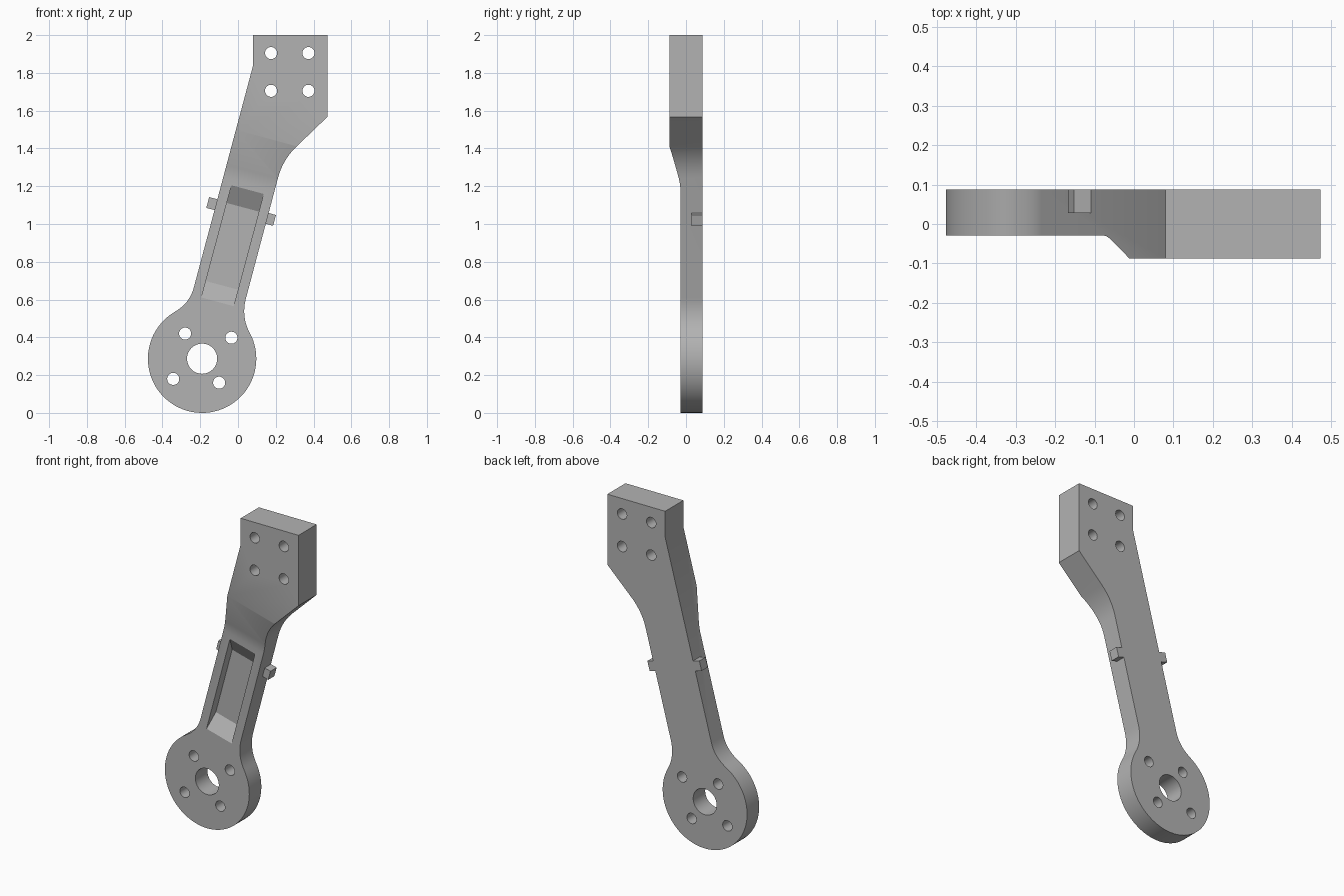
import bpy, bmesh
from math import sin, cos, radians, pi
from mathutils import Vector

if "Cube" in bpy.data.objects:
    bpy.data.objects.remove(bpy.data.objects["Cube"])

grey = bpy.data.materials.new("plain_grey")
grey.use_nodes = True
grey.diffuse_color = (0.45, 0.45, 0.45, 1)
grey.node_tree.nodes["Principled BSDF"].inputs["Base Color"].default_value = (0.45, 0.45, 0.45, 1)

# Arm frame: s runs up the leaning arm, n across it to the right
UP = Vector((sin(radians(15)), 0, cos(radians(15))))
ACROSS = Vector((UP.z, 0, -UP.x))
Y = Vector((0, 1, 0))


def prism(name, points, u, v, w, low, high):
    """Extrude a closed profile in the u, v plane from low to high along w."""
    bm = bmesh.new()
    rings = [[bm.verts.new(u * a + v * b + w * h) for a, b in points] for h in (low, high)]
    bm.faces.new(rings[0])
    bm.faces.new(rings[1])
    for i in range(len(points)):
        j = (i + 1) % len(points)
        bm.faces.new((rings[0][i], rings[0][j], rings[1][j], rings[1][i]))
    bmesh.ops.recalc_face_normals(bm, faces=bm.faces)
    mesh = bpy.data.meshes.new(name)
    bm.to_mesh(mesh)
    bm.free()
    mesh.materials.append(grey)
    obj = bpy.data.objects.new(name, mesh)
    bpy.context.collection.objects.link(obj)
    return obj


def flat(name, points, low, high):
    return prism(name, points, Vector((1, 0, 0)), Vector((0, 0, 1)), Y, low, high)


def fillet(a, c, b, steps=10):
    a, c, b = Vector(a), Vector(c), Vector(b)
    return [tuple(a * (1 - t) ** 2 + c * 2 * t * (1 - t) + b * t * t)
            for t in (i / steps for i in range(steps + 1))]


def arc(x, z, r, start, end, steps):
    return [(x + r * cos(radians(start + (end - start) * i / steps)),
             z + r * sin(radians(start + (end - start) * i / steps))) for i in range(steps)]


def cut(body, cutter):
    cutter.hide_render = True
    mod = body.modifiers.new("cut", 'BOOLEAN')
    mod.operation = 'DIFFERENCE'
    mod.solver = 'EXACT'
    mod.object = cutter
    bpy.context.view_layer.objects.active = body
    bpy.ops.object.modifier_apply(modifier=mod.name)
    bpy.data.objects.remove(cutter)


# Outline: mounting plate, leaning arm, round hub
outline = [(0.08, 2), (0.473, 2), (0.473, 1.567)]
outline += fillet((0.31, 1.41), (0.237, 1.34), (0.212, 1.245))
outline += fillet((0.043, 0.61), (0.0155, 0.51), (0.062, 0.424))[:-1]
outline += arc(-0.19, 0.287, 0.287, 28.5, -239.7, 56)
outline += fillet((-0.335, 0.535), (-0.257, 0.58), (-0.235, 0.66))
outline += [(0.08, 1.84)]
body = flat("bracket_arm", outline, -0.088, 0.088)

# Thin the front of the arm and hub, with a ramp up to the plate
cut(body, prism("front_cutter", [(-0.5, -0.3), (-0.5, -0.029), (1.19, -0.029), (1.22, -0.0315),
                                 (1.25, -0.037), (1.445, -0.088), (1.483, -0.098), (1.483, -0.3)],
                UP, Y, ACROSS, -1.5, 1.5))

# Long pocket with sloped ends
cut(body, prism("pocket_cutter", [(0.49, -0.059), (0.54, -0.029), (0.63, 0.028),
                                  (1.058, 0.028), (1.155, -0.029), (1.205, -0.059)],
                UP, Y, ACROSS, -0.345, -0.169))

# Centre bore and bolt holes
holes = [(-0.19, 0.287, 0.08), (-0.28, 0.42, 0.032), (-0.035, 0.398, 0.032),
         (-0.343, 0.18, 0.032), (-0.1, 0.16, 0.032)]
holes += [(x, z, 0.032) for x in (0.175, 0.373) for z in (1.705, 1.905)]
for x, z, r in holes:
    cut(body, flat("hole_cutter", arc(x, z, r, 0, 360, 32), -0.3, 0.3))

# Small tabs on both edges of the arm
parts = [body]
for name, low, high in (("right_tab", -0.443, -0.392), ("left_tab", -0.124, -0.077)):
    parts.append(prism(name, [(1.005, 0.028), (1.064, 0.028), (1.064, 0.088), (1.005, 0.088)],
                       UP, Y, ACROSS, low, high))

bpy.ops.object.select_all(action='DESELECT')
for obj in parts:
    obj.select_set(True)
bpy.context.view_layer.objects.active = body
bpy.ops.object.shade_smooth_by_angle(angle=pi / 7)
